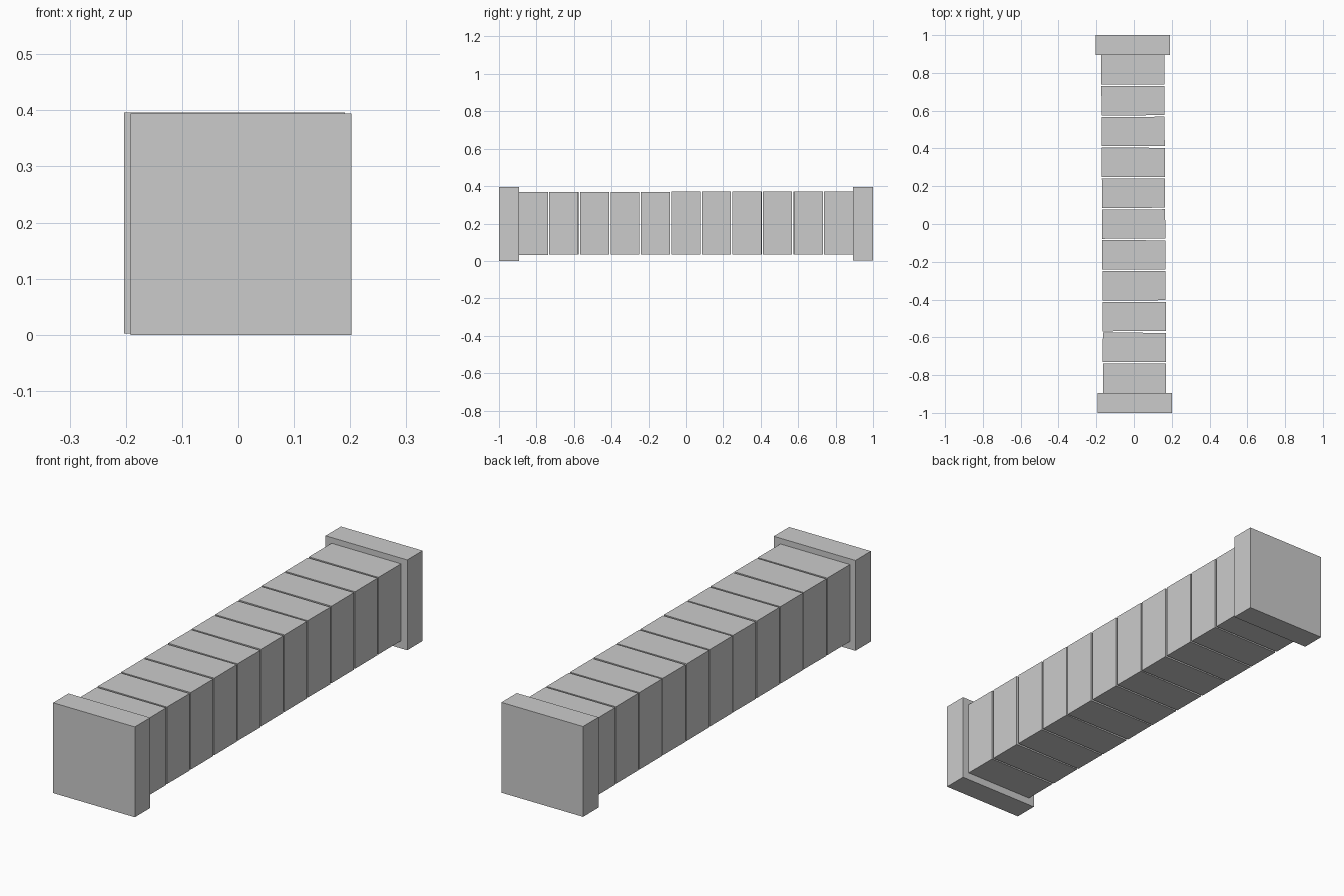
import bpy, bmesh
from mathutils import Matrix, Vector, Euler

if "Cube" in bpy.data.objects:
    bpy.data.objects.remove(bpy.data.objects["Cube"])

SEGMENTS = 11
INNER = 0.894          # y where the end plates meet the shaft
GAP = 0.008
DRIFT = -0.0058        # slight sideways lean of the whole row


def block(name, y0, y1, width, z0, z1, x, yaw=0.0, pitch=0.0):
    bm = bmesh.new()
    size = Matrix.Diagonal((width, y1 - y0, z1 - z0, 1))
    bmesh.ops.create_cube(bm, size=1, matrix=size)
    mesh = bpy.data.meshes.new(name)
    bm.to_mesh(mesh)
    bm.free()
    obj = bpy.data.objects.new(name, mesh)
    obj.location = Vector((x, (y0 + y1) / 2, (z0 + z1) / 2))
    obj.rotation_euler = Euler((pitch, 0, yaw))
    bpy.context.collection.objects.link(obj)
    return obj


# End plates
block("front_plate", -1.0, -INNER, 0.394, 0.0, 0.394, 0.005)
block("back_plate", INNER, 1.0, 0.394, 0.002, 0.396, -0.006)

# Row of shaft blocks with narrow gaps, each very slightly turned
step = (2 * INNER + GAP) / SEGMENTS
for i in range(SEGMENTS):
    y0 = -INNER + i * step
    y1 = y0 + step - GAP
    t = i / (SEGMENTS - 1)
    yaw = (0.004, -0.006, 0.003)[i % 3] if 0 < i < SEGMENTS - 1 else 0
    block(f"shaft_block_{i + 1}", y0, y1, 0.335, 0.033 + 0.002 * t,
          0.369 + 0.002 * t, DRIFT * (y0 + y1) / 2 - 0.002, yaw)
